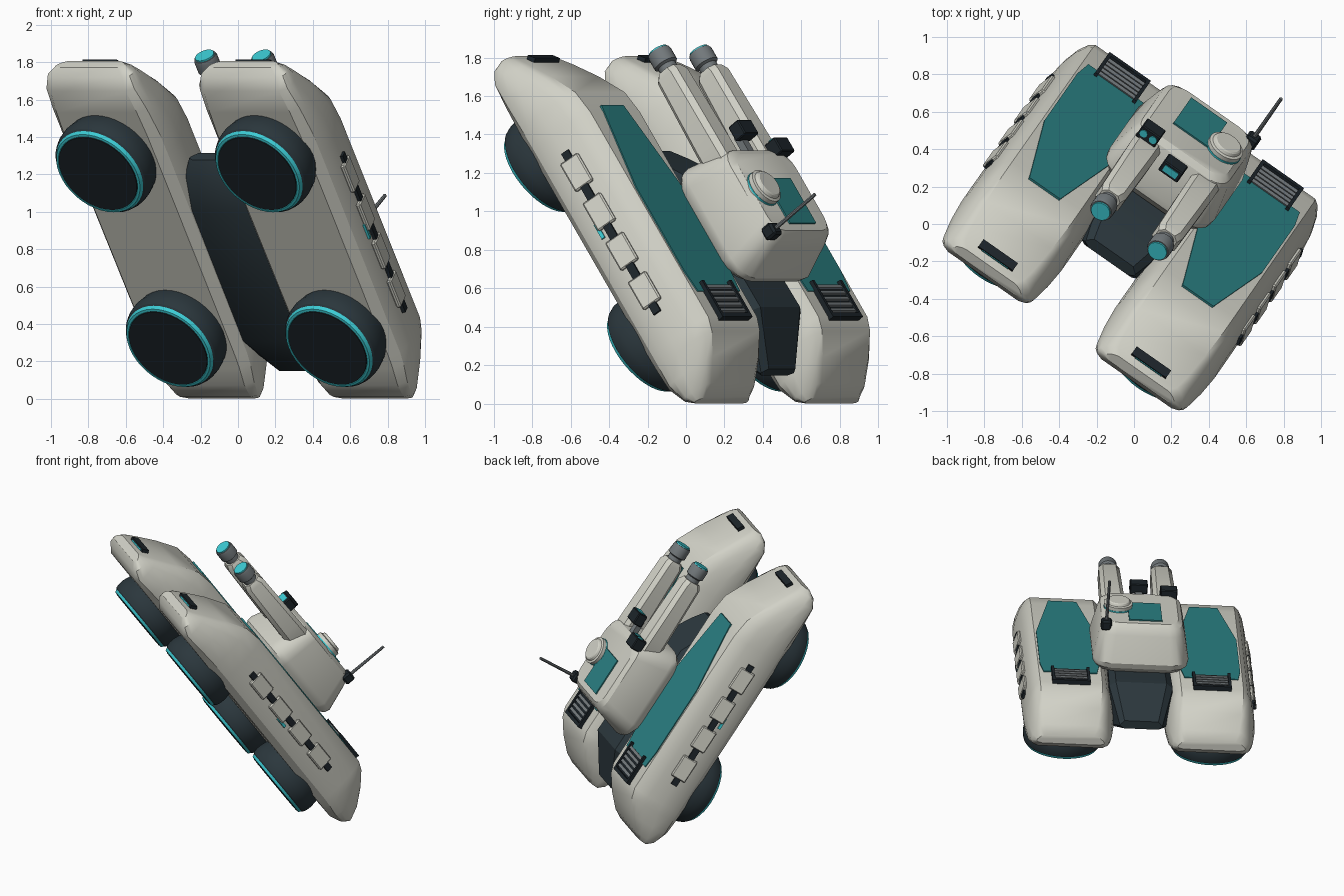
import bpy, bmesh
from math import radians, sin, cos, pi
from mathutils import Matrix, Vector

if "Cube" in bpy.data.objects:
    bpy.data.objects.remove(bpy.data.objects["Cube"], do_unlink=True)

# The vehicle rears up and is turned; parts use (side, forward, up) coordinates
POSE = (Matrix.Translation((0, 0, 1)) @ Matrix.Rotation(radians(-35), 4, 'Z')
        @ Matrix.Rotation(radians(-55), 4, 'X'))
parts = []


def material(name, rgb):
    m = bpy.data.materials.new(name)
    m.use_nodes = True
    m.diffuse_color = (*rgb, 1)
    m.node_tree.nodes["Principled BSDF"].inputs["Base Color"].default_value = (*rgb, 1)
    return m


HULL = material("warm_grey_armour", (.64, .64, .57))
TEAL = material("deep_teal", (.023, .215, .225))
GLOW = material("bright_cyan", (.045, .6, .66))
DARK = material("dark_slate", (.024, .038, .046))
BLACK = material("near_black", (.012, .018, .023))
METAL = material("mid_grey_metal", (.17, .19, .20))


def finish(name, bm, mat):
    bmesh.ops.recalc_face_normals(bm, faces=bm.faces)
    mesh = bpy.data.meshes.new(name)
    bm.to_mesh(mesh)
    bm.free()
    mesh.materials.append(mat)
    ob = bpy.data.objects.new(name, mesh)
    bpy.context.scene.collection.objects.link(ob)
    ob.matrix_world = POSE
    parts.append(ob)
    return ob


def loft(name, rings, mat):
    """Skin a list of equal rings of (side, forward, up) points and cap both ends."""
    bm = bmesh.new()
    loops = [[bm.verts.new((a, -b, c)) for a, b, c in ring] for ring in rings]
    n = len(loops[0])
    for p, q in zip(loops, loops[1:]):
        for i in range(n):
            j = (i + 1) % n
            bm.faces.new((p[i], p[j], q[j], q[i]))
    bm.faces.new(loops[0])
    bm.faces.new(loops[-1])
    return finish(name, bm, mat)


def box(name, at, size, mat, bevel=0.0, tilt=0.0, lean=0.0):
    """Block that may tilt nose-down or lean sideways."""
    bm = bmesh.new()
    bmesh.ops.create_cube(bm, size=1)
    bmesh.ops.scale(bm, vec=size, verts=bm.verts)
    if bevel:
        bmesh.ops.bevel(bm, geom=bm.edges[:], offset=bevel, segments=1, affect='EDGES')
    turn = Matrix.Rotation(tilt, 3, 'X') @ Matrix.Rotation(lean, 3, 'Y')
    bmesh.ops.rotate(bm, matrix=turn, verts=bm.verts)
    bmesh.ops.translate(bm, vec=Vector((at[0], -at[1], at[2])), verts=bm.verts)
    return finish(name, bm, mat)


def turned(name, at, profile, mat, axis='up', sides=32):
    """Turn (radius, distance) pairs about an axis through a point."""
    rings = []
    for r, d in profile:
        ring = []
        for i in range(sides):
            u, v = r * cos(2 * pi * i / sides), r * sin(2 * pi * i / sides)
            off = (u, v, d) if axis == 'up' else (u, d, v)
            ring.append(tuple(p + o for p, o in zip(at, off)))
        rings.append(ring)
    return loft(name, rings, mat)


def rounded_rect(hw, front, back, up, r, steps=4):
    pts = []
    corners = ((hw - r, front - r), (-hw + r, front - r), (-hw + r, back + r), (hw - r, back + r))
    for k, (x, y) in enumerate(corners):
        for i in range(steps + 1):
            t = (k + i / steps) * pi / 2
            pts.append((x + r * cos(t), y + r * sin(t), up))
    return pts


def chamfered(x, b, z, hw, hh, k):
    """Upright cut-corner rectangle around a forward axis."""
    half = [(hw - k, hh), (hw, hh - k), (hw, k - hh), (hw - k, -hh)]
    return [(x + u, b, z + v) for u, v in half] + [(x - u, b, z + v) for u, v in reversed(half)]


# Pod: cross-section (width share, height share) and stations (forward, half width, top, bottom)
SECTION = [(.69, 1), (.79, .925), (.885, .76), (.97, .48), (1, .26), (.97, .12), (.83, 0)]
STATIONS = [(1.02, .225, -.05, -.11), (.985, .275, -.025, -.155), (.92, .295, .02, -.19),
            (.78, .315, .11, -.19), (.62, .325, .195, -.19), (.48, .325, .215, -.19),
            (-.82, .32, .215, -.19), (-.89, .315, .19, -.19), (-1.0, .30, .11, -.19),
            (-1.1, .275, .015, -.155), (-1.14, .24, -.05, -.115)]
PANEL = [(.10, .52), (.21, 0), (.21, -.53), (.19, -.66)]

for s, side in ((1, "left"), (-1, "right")):
    mid = .5 * s
    rings = []
    for b, w, top, bot in STATIONS:
        half = [(w * f, bot + (top - bot) * h) for f, h in SECTION]
        rings.append([(mid + x, b, z) for x, z in half]
                     + [(mid - x, b, z) for x, z in reversed(half)])
    loft(side + "_pod", rings, HULL)

    # Tinted deck panel
    outline = [(x, b) for x, b in PANEL] + [(-x, b) for x, b in reversed(PANEL)]
    loft(side + "_deck_panel", [[(mid + x, b, c) for x, b in outline] for c in (.2, .222)], TEAL)

    # Rear grille, open towards the panel
    box(side + "_grille_bed", (mid, -.735, .215), (.25, .19, .02), BLACK)
    box(side + "_grille_end", (mid, -.825, .225), (.27, .025, .035), BLACK)
    for e in (-1, 1):
        box(side + "_grille_rail", (mid + e * .125, -.72, .225), (.02, .23, .035), BLACK)
    for i in range(5):
        box(side + "_grille_slat", (mid, -.64 - i * .037, .228), (.23, .022, .014), METAL,
            tilt=radians(15))

    # Nose lamp
    slope = radians(36)
    box(side + "_nose_lamp_frame", (mid, .962, -.008), (.225, .05, .045), BLACK, tilt=slope)
    box(side + "_nose_lamp_glass", (mid, .962 + .025 * cos(slope), -.008 - .025 * sin(slope)),
        (.17, .006, .022), GLOW, tilt=slope)

    # Side armour plates leaning with the pod wall, over a dark rail
    lean = radians(-15 * s)
    box(side + "_side_rail", (s * .815, -.145, .017), (.022, 1.02, .045), BLACK, lean=lean)
    box(side + "_side_marker", (s * .822, -.1, -.037), (.014, .09, .02), GLOW, lean=lean)
    for i in range(4):
        box(side + "_side_plate", (s * .816, .235 - i * .25, .017), (.028, .175, .115), HULL,
            .008, lean=lean)

    # Hover pads under the pod
    for b, end in ((.49, "front"), (-.65, "rear")):
        at = (s * .52, b, -.328)
        turned(f"{side}_{end}_pad", at,
               [(.258, 0), (.272, .012), (.28, .04), (.282, .08), (.274, .13), (.26, .18)], DARK, sides=40)
        turned(f"{side}_{end}_pad_ring", at,
               [(.232, -.004), (.24, -.016), (.254, -.014), (.265, .008)], GLOW, sides=40)
        turned(f"{side}_{end}_pad_face", at, [(.236, -.018), (.236, 0)], BLACK, sides=40)

    # Gun sleeve, muzzle collar and lens
    gun = (s * .185, 0, .44)
    loft(side + "_gun_sleeve", [chamfered(gun[0], b, gun[2], w, h, .028) for b, w, h in (
        (-.12, .06, .065), (-.08, .082, .085), (.1, .082, .083), (.55, .074, .074),
        (.585, .058, .058))], HULL)
    turned(side + "_muzzle", gun,
           [(.05, .56), (.05, .615), (.065, .625), (.065, .69), (.06, .705)], METAL, 'forward', 24)
    turned(side + "_muzzle_lens", gun, [(.055, .69), (.053, .714)], GLOW, 'forward', 24)

# Central hull between the pods
HULL_STATIONS = [(.365, .16, .025, -.04), (.28, .19, .08, -.1), (.1, .21, .19, -.14),
                 (-.75, .225, .205, -.14), (-1.02, .15, .03, -.03)]
loft("central_hull", [[(w * .8, b, t), (w, b, t - .035), (w, b, u + .02), (w * .8, b, u),
                       (-w * .8, b, u), (-w, b, u + .02), (-w, b, t - .035), (-w * .8, b, t)]
                      for b, w, t, u in HULL_STATIONS], DARK)

# Turret on its collar
turned("turret_collar", (0, -.28, .16), [(.29, 0), (.29, .07)], METAL)
loft("turret", [rounded_rect(*row) for row in (
    (.305, .05, -.57, .205, .12), (.335, .08, -.62, .25, .13), (.34, .08, -.63, .29, .13),
    (.30, .035, -.565, .48, .11), (.285, .015, -.54, .53, .10), (.255, -.02, -.51, .555, .09))], HULL)

# Roof hatch and cupola
box("roof_hatch", (-.02, -.325, .555), (.235, .285, .018), TEAL)
turned("cupola_band", (.165, -.25, .555), [(.103, 0), (.103, .01)], GLOW)
turned("cupola", (.165, -.25, .53),
       [(.1, 0), (.1, .06), (.085, .065), (.078, .08), (.07, .085)], HULL)

# Gun sights
box("centre_sight_bracket", (0, .05, .5), (.05, .15, .04), METAL)
box("centre_sight", (0, .135, .54), (.125, .09, .075), BLACK, .006)
box("centre_sight_glass", (0, .181, .542), (.085, .008, .04), GLOW)
box("side_sight", (-.205, .01, .555), (.12, .09, .085), BLACK, .006)
for x in (-.235, -.175):
    turned("side_sight_lens", (x, .055, .56), [(.022, -.005), (.022, .006)], GLOW, 'forward', 16)

# Aerial
box("aerial_base", (.26, -.502, .535), (.075, .075, .075), BLACK, .012)
turned("aerial", (.26, -.502, .55), [(.012, 0), (.01, .32)], METAL, sides=8)

# Smooth shading with sharp edges kept
bpy.ops.object.select_all(action='DESELECT')
for ob in parts:
    ob.select_set(True)
bpy.context.view_layer.objects.active = parts[0]
bpy.ops.object.shade_smooth_by_angle(angle=radians(32))
